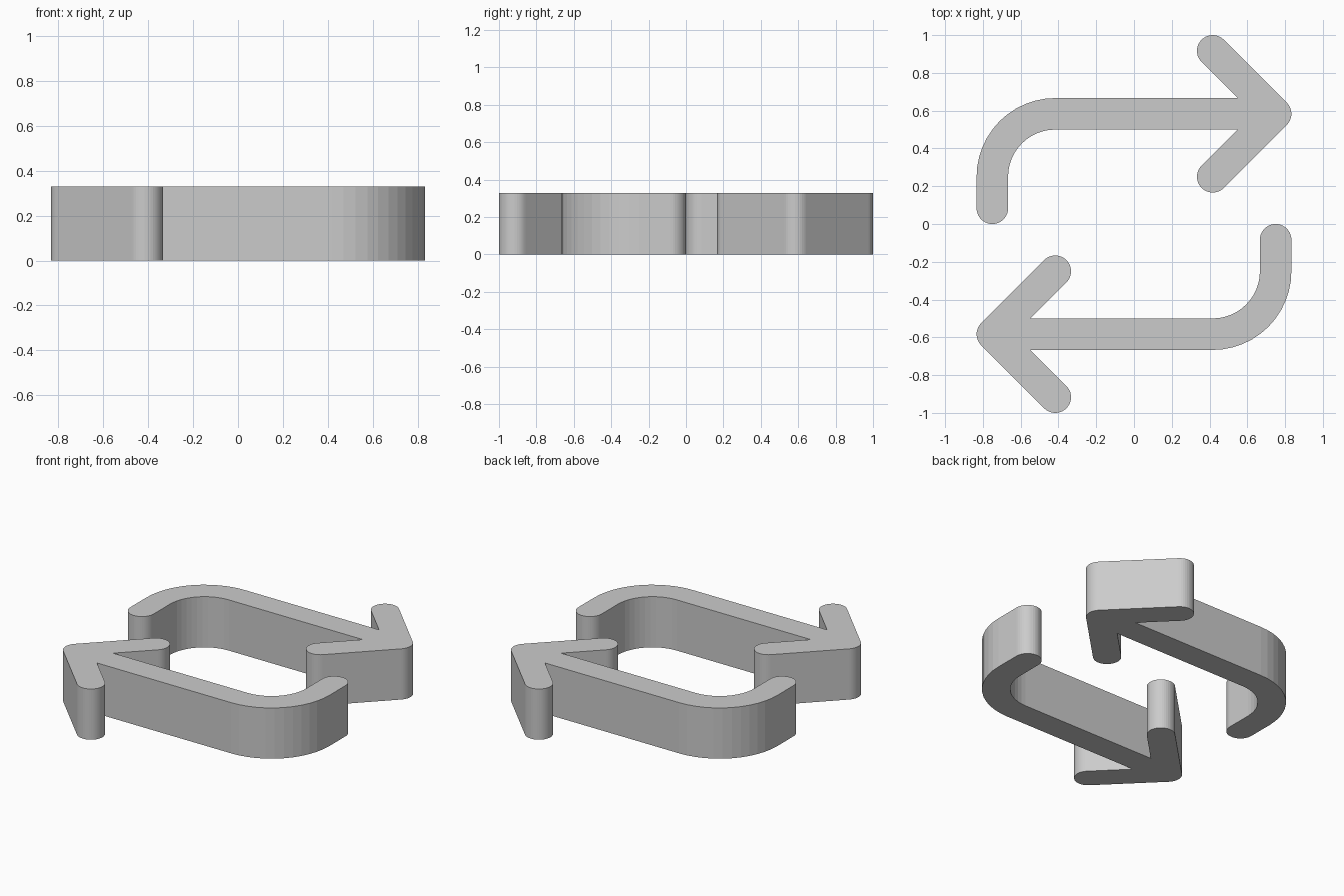
import bpy, bmesh
from math import cos, sin, radians, pi, sqrt

if "Cube" in bpy.data.objects:
    bpy.data.objects.remove(bpy.data.objects["Cube"])

U = 1 / 12          # grid unit: half the stroke width
HEIGHT = 0.33


def arc(cx, cy, r, a0, a1, n):
    """Points along an arc, angles in degrees, lengths in grid units."""
    angles = [radians(a0 + (a1 - a0) * i / n) for i in range(n + 1)]
    return [((cx + r * cos(a)) * U, (cy + r * sin(a)) * U) for a in angles]


def arrow(name, turn):
    notch = (8 - sqrt(2) + 0.0) * U           # where the shaft meets the barbs
    outline = (
        arc(-9, 1, 1, 180, 360, 20)           # rounded tail end
        + arc(-5, 3, 3, 180, 90, 12)          # inside of the bend
        + [(notch, 6 * U)]
        + arc(5, 3, 1, 135, 315, 20)          # lower barb end
        + arc(9, 7, 1, -45, 45, 10)           # rounded tip
        + arc(5, 11, 1, 45, 225, 20)          # upper barb end
        + [(notch, 8 * U)]
        + arc(-5, 3, 5, 90, 180, 12)          # outside of the bend
    )
    c, s = cos(turn), sin(turn)
    bm = bmesh.new()
    base = bm.faces.new([bm.verts.new((x * c - y * s, x * s + y * c, 0))
                         for x, y in outline])
    # extrude the outline upward, keeping the underside closed
    top = bmesh.ops.extrude_face_region(bm, geom=[base], use_keep_orig=True)
    verts = [g for g in top["geom"] if isinstance(g, bmesh.types.BMVert)]
    bmesh.ops.translate(bm, vec=(0, 0, HEIGHT), verts=verts)
    bmesh.ops.recalc_face_normals(bm, faces=bm.faces)
    mesh = bpy.data.meshes.new(name)
    bm.to_mesh(mesh)
    bm.free()
    obj = bpy.data.objects.new(name, mesh)
    bpy.context.collection.objects.link(obj)


# two identical arrows, half a turn apart
arrow("right_pointing_arrow", 0)
arrow("left_pointing_arrow", pi)
